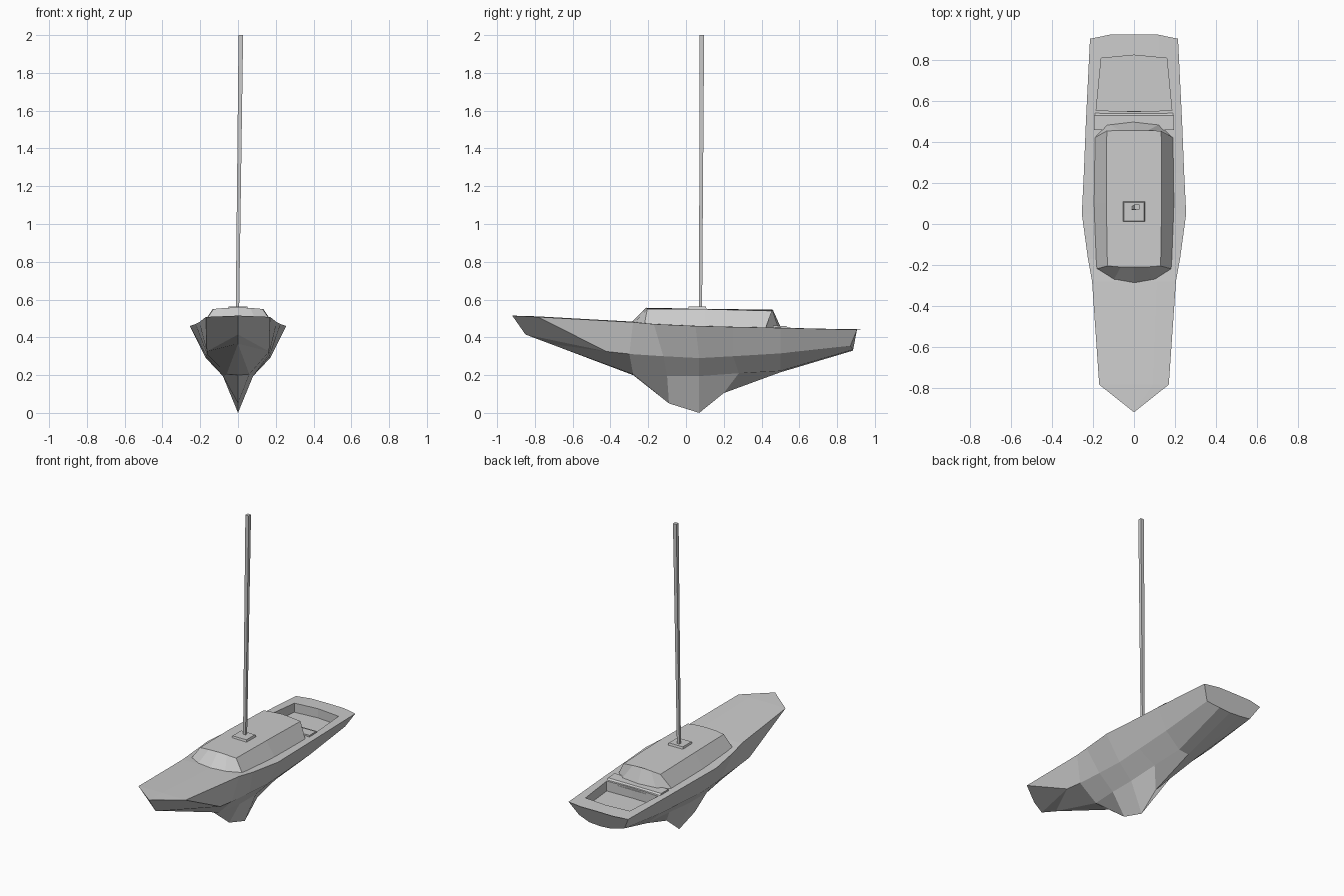
import bpy, bmesh

if "Cube" in bpy.data.objects:
    bpy.data.objects.remove(bpy.data.objects["Cube"])


def finish(name, bm):
    bmesh.ops.remove_doubles(bm, verts=bm.verts, dist=1e-4)
    bmesh.ops.dissolve_degenerate(bm, edges=bm.edges, dist=1e-4)
    bmesh.ops.recalc_face_normals(bm, faces=bm.faces)
    me = bpy.data.meshes.new(name)
    bm.to_mesh(me)
    bm.free()
    ob = bpy.data.objects.new(name, me)
    bpy.context.collection.objects.link(ob)
    return ob


def loft(name, rings):
    """Skin closed rings of points, merging collapsed corners, and cap both ends."""
    bm = bmesh.new()
    rows = [[bm.verts.new(p) for p in r] for r in rings]
    n = len(rows[0])
    for a, b in zip(rows, rows[1:]):
        for i in range(n):
            j = (i + 1) % n
            pts = []
            for v in (a[i], a[j], b[j], b[i]):
                if all((v.co - w.co).length > 1e-4 for w in pts):
                    pts.append(v)
            if len(pts) > 2:
                bm.faces.new(pts)
    for r in (rows[0], rows[-1]):
        if len({tuple(round(c, 3) for c in v.co) for v in r}) > 2:
            bm.faces.new(r)
    return finish(name, bm)


def mirrored(half):
    """Complete a ring from its +x half; the end points lie on x = 0."""
    return half + [(-x, y, z) for x, y, z in half[-2:0:-1]]


# hull: deck edge, chine, lower chine and keel at each station, bow to stern
stations = [
    [(0, -.92, .515), (0, -.85, .415), (0, -.85, .415), (0, -.85, .415)],
    [(.17, -.785, .508), (.165, -.42, .325), (0, -.72, .366), (0, -.72, .366)],
    [(.205, -.28, .48), (.165, -.30, .312), (.06, -.28, .205), (0, -.28, .20)],
    [(.225, -.17, .47), (.167, -.12, .30), (.08, -.10, .195), (0, -.09, .05)],
    [(.255, .05, .46), (.17, .07, .29), (.08, .07, .195), (0, .07, 0)],
    [(.245, .25, .455), (.17, .25, .30), (.075, .28, .21), (0, .20, .105)],
    [(.235, .50, .45), (.17, .50, .315), (.07, .50, .222), (0, .50, .215)],
    [(.215, .905, .44), (.165, .87, .355), (.08, .885, .335), (0, .885, .33)],
]
rings = []
for i, st in enumerate(stations):
    x, y, z = st[0]
    dy = .02 if i == len(stations) - 1 else 0
    rings.append(mirrored([(0, y + dy, z + .003), (x * .55, y + dy, z + .002)] + st)
                 if i else mirrored([st[0], st[0]] + st))
hull = loft("hull", rings)

# cockpit well cut into the aft deck
well = [(0, .55), (.185, .555), (.16, .81), (0, .825)]
cutter = loft("cockpit_cutter",
              [mirrored([(x, y, z) for x, y in well]) for z in (.385, .6)])
cutter.hide_render = True
cutter.hide_viewport = True
cut = hull.modifiers.new("cockpit", 'BOOLEAN')
cut.operation = 'DIFFERENCE'
cut.solver = 'EXACT'
cut.object = cutter

# cabin with sloped sides and a cambered roof
base = [(0, -.295, .475), (.10, -.275, .475), (.185, -.22, .47),
        (.198, .10, .455), (.195, .42, .445), (.13, .49, .445), (0, .505, .445)]
top = [(0, -.21, .558), (.065, -.21, .556), (.13, -.205, .55),
       (.135, .10, .549), (.133, .455, .54), (.066, .457, .546), (0, .458, .55)]
cabin = loft("cabin", [mirrored(base), mirrored(top)])

# raised sill between the cabin and the cockpit
sill = [[(s * .195, .46, .44), (s * .195, .46, .462),
         (s * .192, .53, .46), (s * .19, .553, .44)] for s in (-1, 1)]
loft("cockpit_sill", sill)


def block(name, sections):
    """Four-sided post from (x, y, z, half x, half y) sections."""
    return loft(name, [[(x + a * hx, y + b * hy, z) for a, b in
                        ((-1, -1), (1, -1), (1, 1), (-1, 1))]
                       for x, y, z, hx, hy in sections])


# mast, with its step plate on the roof
block("mast", [(-.003, .077, .54, .009, .008), (.015, .084, 2.0, .012, .012)])
block("mast_step", [(0, .06, .53, .06, .055), (0, .06, .564, .05, .045)])
